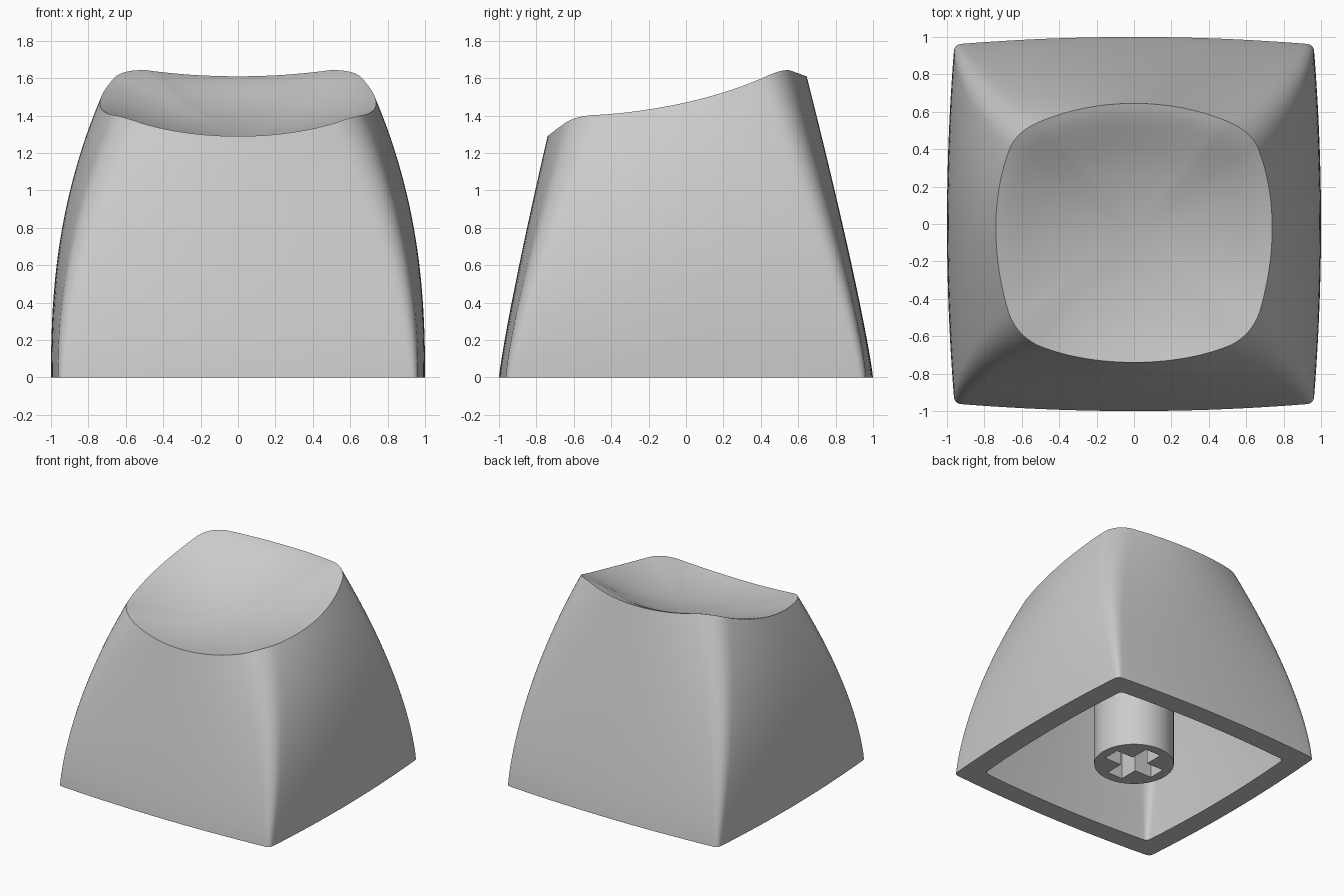
import bpy, bmesh, math
from mathutils import Vector

if "Cube" in bpy.data.objects:
    bpy.data.objects.remove(bpy.data.objects["Cube"])

grey = bpy.data.materials.new("light_grey_plastic")
grey.use_nodes = True
COLOR = (0.6, 0.6, 0.6, 1)
grey.diffuse_color = COLOR
grey.node_tree.nodes["Principled BSDF"].inputs["Base Color"].default_value = COLOR

ROWS, SIDE_STEPS, CORNER_STEPS, DISH_RINGS = 24, 24, 8, 20
CENTRE_Y = -0.05


def taper(start, end, height, z, power):
    return start + (end - start) * (max(z, 0) / height) ** power


def corners(z):
    """Corner positions of the body section at height z."""
    fx, fy = taper(.96, .63, 1.4, z, 2), taper(-.96, -.59, 1.4, z, 1.3)
    bx, by = taper(.96, .63, 1.62, z, 2), taper(.96, .51, 1.62, z, 1.3)
    return [Vector((-fx, fy)), Vector((fx, fy)), Vector((bx, by)), Vector((-bx, by))]


def wall_point(side, t, z):
    """Point on a bowed wall; sides run front, +x, back, -x; t is -1 to 1."""
    c = corners(z)
    a, b = c[side], c[(side + 1) % 4]
    half_x = taper(1, .743, 1.46, z, 2.4)
    middle = [Vector((0, taper(-1, -.74, 1.29, z, 1.15))),
              Vector((half_x, 0)),
              Vector((0, taper(1, .645, 1.61, z, 1.15))),
              Vector((-half_x, 0))][side]
    p = a.lerp(b, (t + 1) / 2)
    axis = (side + 1) % 2
    p[axis] += (middle[axis] - (a[axis] + b[axis]) / 2) * (1 - t * t)
    return p


def rim_height(side, t):
    if side == 0:
        return 1.29 + .11 * t * t
    if side == 2:
        return 1.61 + .035 * min(1, 1.5 * t * t)
    along = (1 + t) / 2 if side == 1 else (1 - t) / 2
    return 1.40 + .245 * along ** 1.8


def column(side, t, top, scale):
    """Vertical strip of points from the base to the rim or a flat ceiling."""
    height = top or rim_height(side, t)
    pts = []
    for k in range(ROWS + 1):
        z = height * k / ROWS
        p = wall_point(side, t, z) * scale
        pts.append(Vector((p.x, p.y, z)))
    return pts


def columns(top=None, scale=1):
    """All strips around the body, with rounded corners widening upward."""
    result = []
    for side in range(4):
        start = column(side, 1, top, scale)
        for i in range(SIDE_STEPS + 1):
            u = 2 * i / SIDE_STEPS - 1
            strip = []
            for k in range(ROWS + 1):
                t = u * (1 - (.04 + .16 * k / ROWS))
                z = (top or rim_height(side, t)) * k / ROWS
                p = wall_point(side, t, z) * scale
                strip.append(Vector((p.x, p.y, z)))
            result.append(strip)
        nxt = (side + 1) % 4
        first = []
        for k in range(ROWS + 1):
            t = -1 + .04 + .16 * k / ROWS
            z = (top or rim_height(nxt, t)) * k / ROWS
            p = wall_point(nxt, t, z) * scale
            first.append(Vector((p.x, p.y, z)))
        last = result[-1]
        for j in range(1, CORNER_STEPS):
            w = j / CORNER_STEPS
            result.append([a * (1 - w) ** 2 + c * 2 * w * (1 - w) + b * w * w
                           for a, c, b in zip(last, start, first)])
    return result


def bridge(bm, low, high):
    n = len(low)
    for i in range(n):
        j = (i + 1) % n
        bm.faces.new((low[i], low[j], high[j], high[i]))


def add_walls(bm, strips):
    """Skin the strips and return the bottom and top loops."""
    loops = [[bm.verts.new(s[k]) for s in strips] for k in range(ROWS + 1)]
    for low, high in zip(loops, loops[1:]):
        bridge(bm, low, high)
    return loops[0], loops[-1]


def scoop(x, y):
    return 1.335 + .257 * y + .25 * y * y + .25 * x * x


def finish(bm, name, angle):
    bmesh.ops.recalc_face_normals(bm, faces=bm.faces)
    mesh = bpy.data.meshes.new(name)
    bm.to_mesh(mesh)
    bm.free()
    mesh.materials.append(grey)
    ob = bpy.data.objects.new(name, mesh)
    bpy.context.collection.objects.link(ob)
    select(ob)
    bpy.ops.object.shade_smooth_by_angle(angle=math.radians(angle))
    return ob


def select(ob):
    bpy.ops.object.select_all(action='DESELECT')
    ob.select_set(True)
    bpy.context.view_layer.objects.active = ob


# Hollow shell: outer walls, scooped top, inner cavity and base lip
bm = bmesh.new()
base, rim = add_walls(bm, columns())
loop = rim
for ring in range(DISH_RINGS - 1, 0, -1):
    s = ring / DISH_RINGS
    inner = []
    for v in rim:
        x, y = v.co.x * s, CENTRE_Y + (v.co.y - CENTRE_Y) * s
        fit = (v.co.z - scoop(v.co.x, v.co.y)) * s * s
        lip = .25 * s ** 6 * (1 - s) * max(0, (v.co.y + .75) / 1.4)
        inner.append(bm.verts.new((x, y, scoop(x, y) + fit + lip)))
    bridge(bm, loop, inner)
    loop = inner
middle = bm.verts.new((0, CENTRE_Y, scoop(0, CENTRE_Y)))
for i, v in enumerate(loop):
    bm.faces.new((v, loop[(i + 1) % len(loop)], middle))
opening, ceiling = add_walls(bm, columns(1.12, .83))
bm.faces.new(ceiling)
bridge(bm, base, opening)
finish(bm, "cap_shell", 35)

# Round mounting post with a cross-shaped socket
bm = bmesh.new()
bmesh.ops.create_cone(bm, cap_ends=True, segments=48, radius1=.3, radius2=.3, depth=1.11)
bmesh.ops.translate(bm, verts=bm.verts, vec=(0, 0, .575))
post = finish(bm, "mounting_post", 35)

bm = bmesh.new()
outline = []
for q in range(4):
    for x, y in ((.07, -.07), (.225, -.07), (.225, .07)):
        for _ in range(q):
            x, y = -y, x
        outline.append(bm.verts.new((x, y, -.2)))
face = bm.faces.new(outline)
extruded = bmesh.ops.extrude_face_region(bm, geom=[face])["geom"]
bmesh.ops.translate(bm, vec=(0, 0, .62),
                    verts=[g for g in extruded if isinstance(g, bmesh.types.BMVert)])
cutter = finish(bm, "socket_cutter", 35)
cutter.hide_render = True

select(post)
cut = post.modifiers.new("socket", 'BOOLEAN')
cut.operation = 'DIFFERENCE'
cut.solver = 'EXACT'
cut.object = cutter
bpy.ops.object.modifier_apply(modifier=cut.name)
bpy.data.objects.remove(cutter)
select(post)
bpy.ops.object.shade_smooth_by_angle(angle=math.radians(35))
